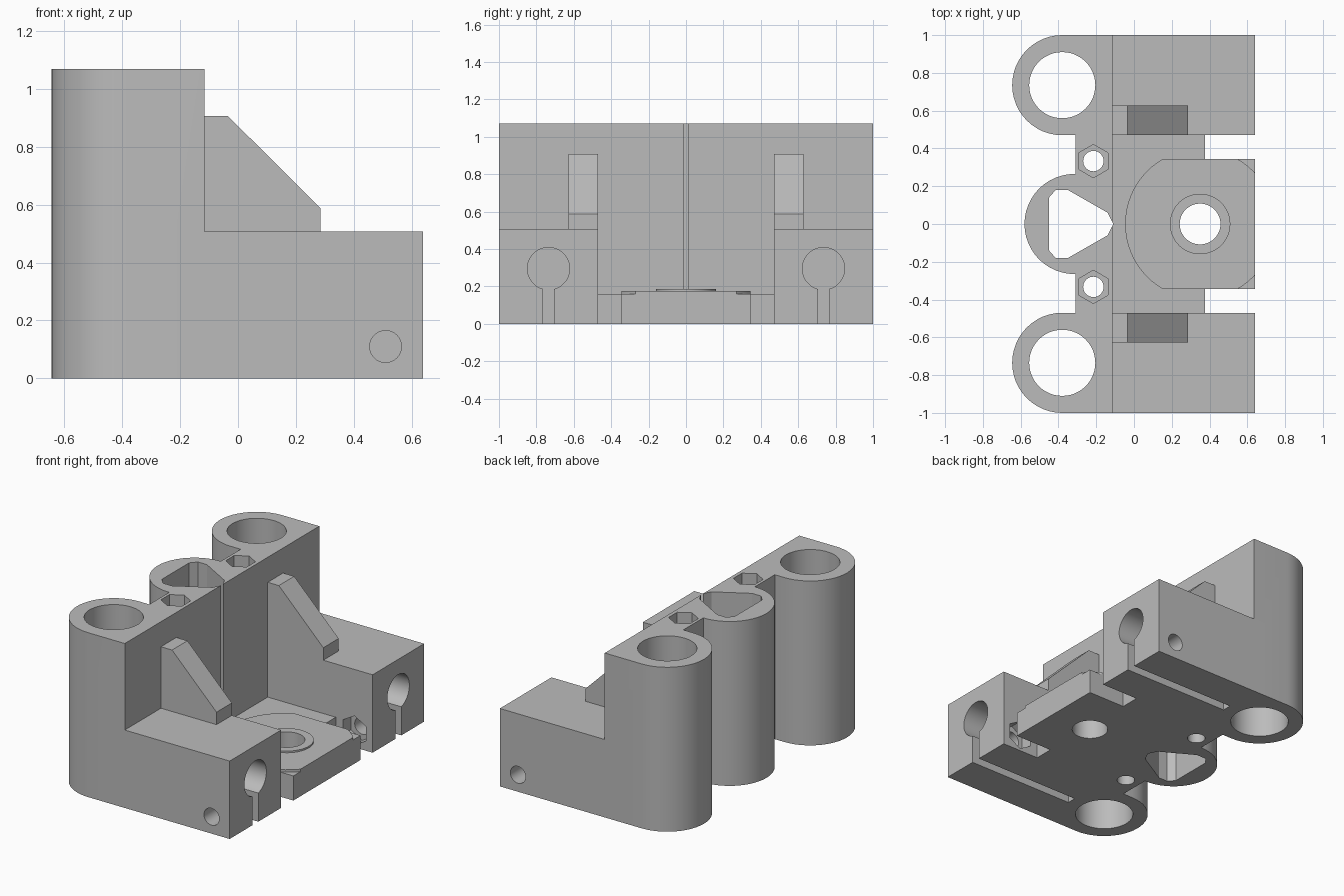
import bpy, bmesh
from math import cos, sin, pi, radians
from mathutils import Vector

cube = bpy.data.objects.get("Cube")
if cube:
    bpy.data.objects.remove(cube, do_unlink=True)

grey = bpy.data.materials.new("light grey plastic")
grey.use_nodes = True
GREY = (0.5, 0.5, 0.5, 1)
grey.diffuse_color = GREY
grey.node_tree.nodes["Principled BSDF"].inputs["Base Color"].default_value = GREY

TOP, WALL, FRONT = 1.07, -0.115, 0.64
ROD_Y, ROD_Z = 0.735, 0.295
BEARING_X, TUBE_R = -0.38, 0.265
NOZZLE_X = 0.35


def arc(cx, cy, r, start, end, n):
    """Points along an arc, both ends included, angles in degrees."""
    steps = [radians(start + (end - start) * i / n) for i in range(n + 1)]
    return [(cx + r * cos(a), cy + r * sin(a)) for a in steps]


def circle(cx, cy, r, n=48, turn=0):
    return arc(cx, cy, r, turn, turn + 360, n)[:-1]


def prism(name, profile, low, high, axis="z"):
    """Extrude a flat profile along an axis: xy for z, xz for y, yz for x."""
    place = {"z": lambda a, b, h: (a, b, h),
             "y": lambda a, b, h: (a, h, b),
             "x": lambda a, b, h: (h, a, b)}[axis]
    bm = bmesh.new()
    rings = [[bm.verts.new(place(a, b, h)) for a, b in profile] for h in (low, high)]
    bm.faces.new(rings[0])
    bm.faces.new(rings[1])
    n = len(profile)
    for i in range(n):
        j = (i + 1) % n
        bm.faces.new((rings[0][i], rings[0][j], rings[1][j], rings[1][i]))
    bmesh.ops.recalc_face_normals(bm, faces=bm.faces)
    mesh = bpy.data.meshes.new(name)
    bm.to_mesh(mesh)
    bm.free()
    mesh.materials.append(grey)
    ob = bpy.data.objects.new(name, mesh)
    bpy.context.collection.objects.link(ob)
    return ob


def box(name, x0, x1, y0, y1, z0, z1):
    return prism(name, [(x0, y0), (x1, y0), (x1, y1), (x0, y1)], z0, z1)


def combine(body, part, operation):
    """Apply a boolean and discard the part used for it."""
    bpy.context.view_layer.objects.active = body
    mod = body.modifiers.new("combine", "BOOLEAN")
    mod.operation, mod.solver, mod.object = operation, "EXACT", part
    bpy.ops.object.modifier_apply(modifier=mod.name)
    bpy.data.objects.remove(part, do_unlink=True)


# Upright wall with two bearing tubes and the middle tube, as one outline
outline = [(WALL, -1), (WALL, 1)]
outline += arc(BEARING_X, ROD_Y, TUBE_R, 90, 270, 24)
outline += [(-0.31, ROD_Y - TUBE_R)]
outline += arc(-0.315, 0, TUBE_R, 89, 271, 24)
outline += [(-0.31, TUBE_R - ROD_Y)]
outline += arc(BEARING_X, -ROD_Y, TUBE_R, 90, 270, 24)
carriage = prism("carriage", outline, 0, TOP)

# Floor plate, its tongue, the raised disc and the ring around the bore
solids = [
    box("floor_plate", -0.2, 0.375, -0.6, 0.6, 0, 0.16),
    box("floor_tongue", 0, FRONT, -0.345, 0.345, 0, 0.16),
]
disc = prism("raised_disc", circle(NOZZLE_X, 0, 0.397, 64), 0.1, 0.176)
combine(disc, box("disc_trim", -0.5, FRONT, -0.345, 0.345, 0.05, 0.3), "INTERSECT")
solids += [disc, prism("bore_ring", circle(NOZZLE_X, 0, 0.16), 0.1, 0.187)]

# Rod arms and the sloped ribs standing on them
rib = [(-0.2, 0.4), (0.285, 0.4), (0.285, 0.588), (-0.035, 0.907), (-0.2, 0.907)]
for s in (-1, 1):
    y0, y1 = sorted((s * 0.47, s))
    solids.append(box("rod_arm", -0.2, FRONT, y0, y1, 0, 0.507))
    r0, r1 = sorted((s * 0.47, s * 0.628))
    solids.append(prism("rib", rib, r0, r1, "y"))
for part in solids:
    combine(carriage, part, "UNION")

# Bore in the floor and the three-cornered channel in the middle tube
half = [(-0.11, 0), (-0.14, 0.06), (-0.35, 0.18), (-0.415, 0.18), (-0.45, 0.14)]
channel = half + [(x, -y) for x, y in reversed(half[1:])]
cuts = [
    prism("floor_bore", circle(NOZZLE_X, 0, 0.108), -0.1, 0.4),
    prism("channel_cut", channel, -0.1, TOP + 0.1),
]

for s in (-1, 1):
    # Bearing bore, and bolt hole with its hexagonal pocket
    cuts.append(prism("bearing_bore", circle(BEARING_X, s * ROD_Y, 0.175), -0.1, TOP + 0.1))
    cuts.append(prism("bolt_hole", circle(-0.215, s * 0.333, 0.054, 32), -0.1, TOP + 0.1))
    cuts.append(prism("bolt_pocket", circle(-0.215, s * 0.333, 0.088, 6, 30), TOP - 0.15, TOP + 0.1))
    # Rod socket with the clamping slit beneath it
    cuts.append(prism("rod_socket", circle(s * ROD_Y, ROD_Z, 0.113), -0.12, FRONT + 0.1, "x"))
    cuts.append(box("clamp_slit", -0.12, FRONT + 0.1,
                    s * ROD_Y - 0.03, s * ROD_Y + 0.03, -0.1, ROD_Z - 0.05))
    # Clamping screw hole and nut pocket on the inner side of the arm
    y0, y1 = sorted((s * 0.42, s * 1.1))
    cuts.append(prism("clamp_screw_hole", circle(0.51, 0.11, 0.055, 32), y0, y1, "y"))
    y0, y1 = sorted((s * 0.42, s * 0.55))
    cuts.append(prism("clamp_nut_pocket", circle(0.51, 0.11, 0.095, 6, 30), y0, y1, "y"))
for part in cuts:
    combine(carriage, part, "DIFFERENCE")

# Smooth the round surfaces, keep the edges sharp
bpy.ops.object.select_all(action="DESELECT")
carriage.select_set(True)
bpy.context.view_layer.objects.active = carriage
bpy.ops.object.shade_smooth_by_angle(angle=radians(25))
